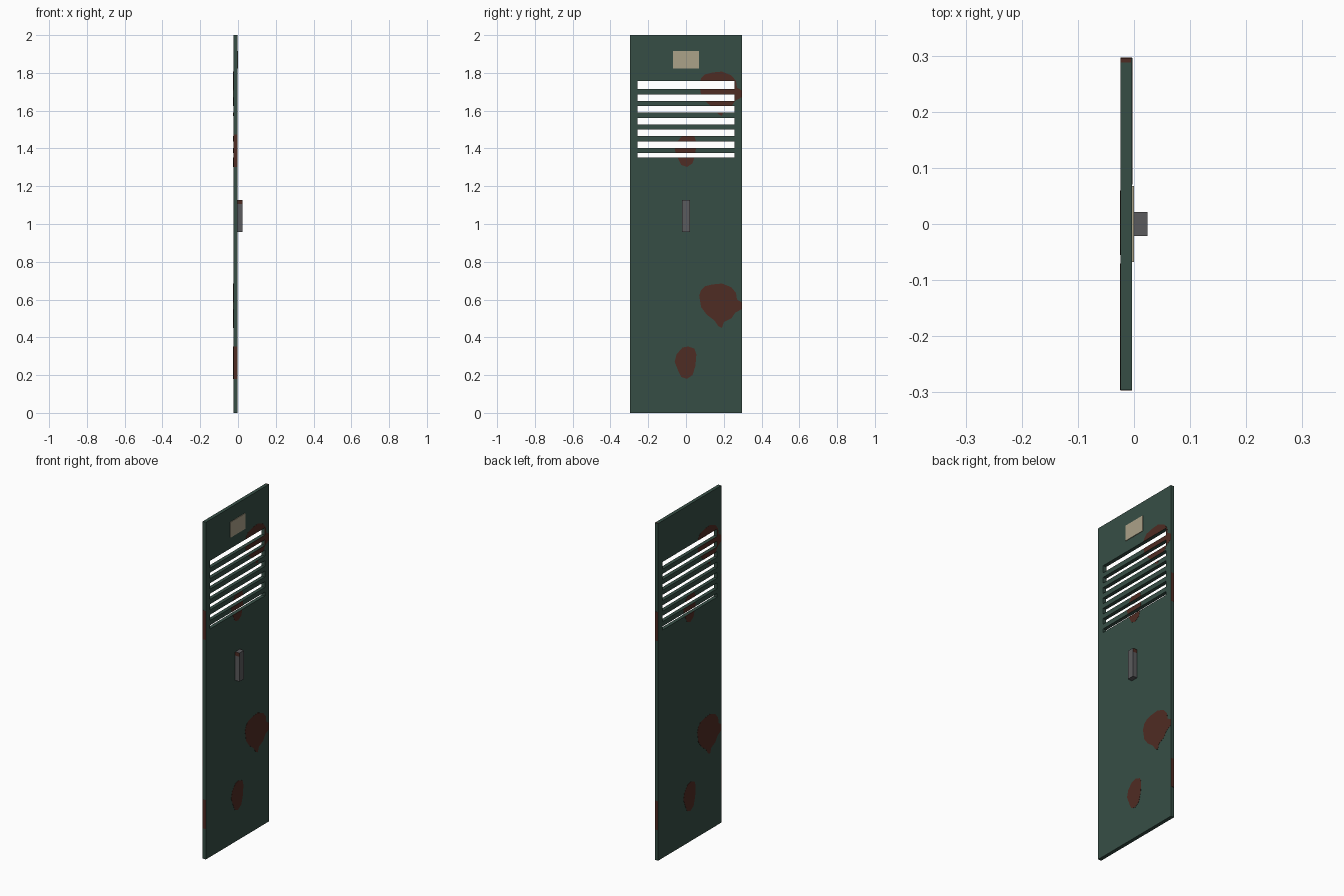
import bpy, bmesh

if "Cube" in bpy.data.objects:
    bpy.data.objects.remove(bpy.data.objects["Cube"])

def material(name, rgb):
    m = bpy.data.materials.new(name)
    m.diffuse_color = (*rgb, 1)
    m.use_nodes = True
    m.node_tree.nodes["Principled BSDF"].inputs["Base Color"].default_value = m.diffuse_color
    return m

GREEN = material("green paint", (0.037, 0.076, 0.060))
RUST = material("rust", (0.078, 0.025, 0.017))
STEEL = material("grey steel", (0.105, 0.105, 0.110))
CARD = material("beige card", (0.41, 0.36, 0.25))

X0, X1, HALF = -0.0245, -0.0035, 0.296   # panel back, front, half width
SKIN = 0.0008                            # thickness of rust plates

def finish(name, bm, mat):
    bmesh.ops.recalc_face_normals(bm, faces=bm.faces)
    me = bpy.data.meshes.new(name)
    bm.to_mesh(me)
    bm.free()
    me.materials.append(mat)
    ob = bpy.data.objects.new(name, me)
    bpy.context.collection.objects.link(ob)
    return ob

def add_box(bm, lo, hi):
    verts = bmesh.ops.create_cube(bm, size=1)["verts"]
    for v in verts:
        for i in range(3):
            v.co[i] = lo[i] if v.co[i] < 0 else hi[i]

def box(name, lo, hi, mat):
    bm = bmesh.new()
    add_box(bm, lo, hi)
    return finish(name, bm, mat)

def plate(name, outline, x, sign, dz):
    # thin rust patch on the front (sign 1) or, mirrored, on the back (sign -1)
    bm = bmesh.new()
    face = bm.faces.new([bm.verts.new((x - sign * SKIN, sign * y, z + dz)) for y, z in outline])
    new = bmesh.ops.extrude_face_region(bm, geom=[face])["geom"]
    for v in new:
        if isinstance(v, bmesh.types.BMVert):
            v.co.x += sign * 2 * SKIN
    return finish(name, bm, RUST)

# Vent slots: gaps left between evenly spaced slats
bm = bmesh.new()
TOP, BOTTOM = 1.757, 1.353
edges = [TOP]
for i in range(6):
    mid = 1.7 - i * 0.0622
    edges += [mid + 0.014, mid - 0.014]
edges.append(BOTTOM)
for hi, lo in zip(edges[::2], edges[1::2]):
    add_box(bm, (-0.1, -0.256, lo), (0.1, 0.256, hi))
cutter = finish("vent_cutter", bm, GREEN)
cutter.hide_render = True

def cut_vents(ob):
    mod = ob.modifiers.new("vents", 'BOOLEAN')
    mod.operation, mod.solver, mod.object = 'DIFFERENCE', 'EXACT', cutter
    bpy.context.view_layer.objects.active = ob
    bpy.ops.object.modifier_apply(modifier=mod.name)

# Door panel
cut_vents(box("door_panel", (X0, -HALF, 0), (X1, HALF, 2), GREEN))

# Rust patches, repeating up the door on both faces
big = [(.07, .62), (.08, .65), (.10, .67), (.14, .68), (.19, .685), (.24, .665), (.265, .635),
       (.27, .60), (HALF, .585), (HALF, .55), (.26, .53), (.24, .50), (.20, .48), (.19, .45),
       (.17, .46), (.15, .49), (.11, .52), (.08, .56)]
small = [(-.06, .27), (-.05, .31), (-.02, .345), (.01, .352), (.045, .34), (.055, .31),
         (.05, .25), (.035, .20), (.005, .18), (-.025, .19), (-.04, .22)]
for side, x, sign in (("front", X1, 1), ("back", X0, -1)):
    for size, outline in (("large", big), ("small", small)):
        for level, dz in (("lower", 0), ("upper", 1.122)):
            ob = plate(f"rust_{size}_{level}_{side}", outline, x, sign, dz)
            if dz:
                cut_vents(ob)
bpy.data.objects.remove(cutter)

# Rust on the narrow side edges and the top corner
for side, y in (("left", -HALF), ("right", HALF)):
    for level, dz in (("lower", 0), ("upper", 1.122)):
        box(f"rust_edge_{level}_{side}", (X0, y - SKIN, .18 + dz), (X1, y + SKIN, .352 + dz), RUST)
box("rust_top_corner", (X0, 0.288, 2 - SKIN), (X1 - 0.002, HALF, 2 + SKIN / 4), RUST)

# Name card plate and handle
box("card_plate", (X1 - 0.001, -0.068, 1.823), (0, 0.068, 1.915), CARD)
box("handle", (X1 - 0.001, -0.021, 0.957), (0.0245, 0.021, 1.127), STEEL)
for side, y in (("left", -0.021), ("right", 0.021)):
    box(f"handle_rust_{side}", (X1, y - SKIN / 2, 1.105), (0.0243, y + SKIN / 2, 1.1265), RUST)
